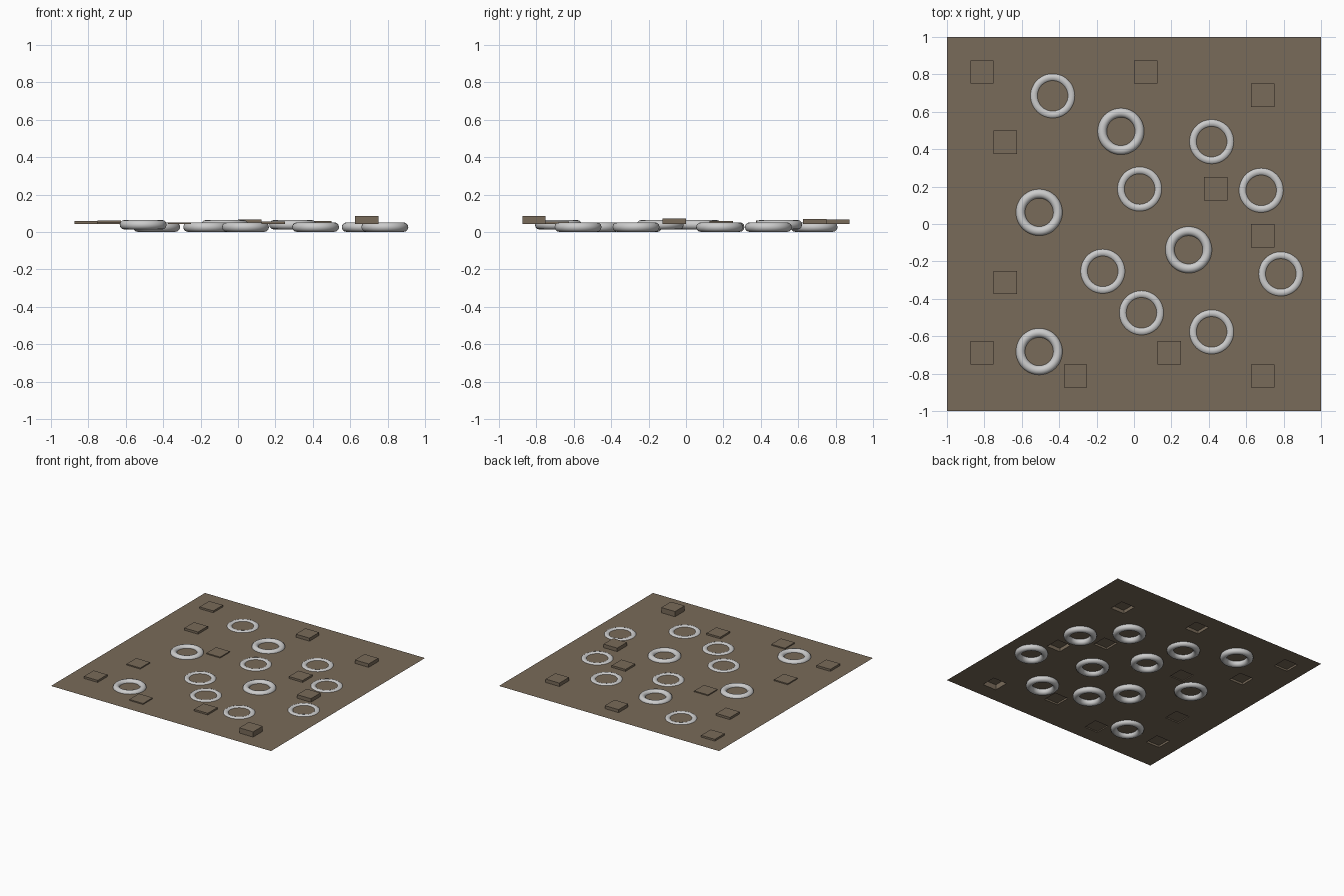
import bpy, bmesh

if "Cube" in bpy.data.objects:
    bpy.data.objects.remove(bpy.data.objects["Cube"])

PLANE_Z = 0.043
CELLS = 16


def material(name, rgb):
    m = bpy.data.materials.new(name)
    m.diffuse_color = (*rgb, 1)
    m.use_nodes = True
    m.node_tree.nodes["Principled BSDF"].inputs["Base Color"].default_value = m.diffuse_color
    return m


earth = material("earth_brown", (0.19, 0.145, 0.1))

# Ground sheet: a 16 x 16 grid with single cells raised into square blocks
blocks = {  # cell centre: height above the sheet
    (-0.8125, 0.8125): 0.015, (0.0625, 0.8125): 0.025, (0.6875, 0.6875): 0.028,
    (-0.6875, 0.4375): 0.018, (-0.3125, 0.1875): 0.008, (0.4375, 0.1875): 0.016,
    (0.6875, -0.0625): 0.029, (-0.6875, -0.3125): 0.009, (-0.8125, -0.6875): 0.017,
    (-0.3125, -0.8125): 0.009, (0.1875, -0.6875): 0.014, (0.6875, -0.8125): 0.043,
}
bm = bmesh.new()
bmesh.ops.create_grid(bm, x_segments=CELLS, y_segments=CELLS, size=1)
for v in bm.verts:
    v.co.z = PLANE_Z
cells = list(bm.faces)
for (x, y), height in blocks.items():
    face = min(cells, key=lambda f: (f.calc_center_median().x - x) ** 2
               + (f.calc_center_median().y - y) ** 2)
    cells.remove(face)
    raised = bmesh.ops.extrude_discrete_faces(bm, faces=[face])["faces"][0]
    for v in raised.verts:
        v.co.z += height
bmesh.ops.remove_doubles(bm, verts=bm.verts, dist=1e-5)
mesh = bpy.data.meshes.new("ground_sheet")
bm.to_mesh(mesh)
bm.free()
ground = bpy.data.objects.new("ground_sheet", mesh)
bpy.context.collection.objects.link(ground)
mesh.materials.append(earth)

# Rings half sunk through the sheet, at two depths
LOW, HIGH = 0.0265, 0.039
rings = [
    (-0.435, 0.685, LOW), (-0.07, 0.495, HIGH), (0.415, 0.44, LOW),
    (0.03, 0.187, LOW), (0.68, 0.18, LOW), (-0.507, 0.062, HIGH),
    (0.292, -0.138, HIGH), (-0.167, -0.253, LOW), (0.785, -0.267, LOW),
    (0.04, -0.475, LOW), (0.415, -0.577, LOW), (-0.507, -0.682, HIGH),
]
for i, loc in enumerate(rings):
    bpy.ops.mesh.primitive_torus_add(
        location=loc, major_radius=0.1, minor_radius=0.0255,
        major_segments=48, minor_segments=12)
    ring = bpy.context.object
    ring.name = f"ring_{i + 1}"
    bpy.ops.object.shade_smooth()
